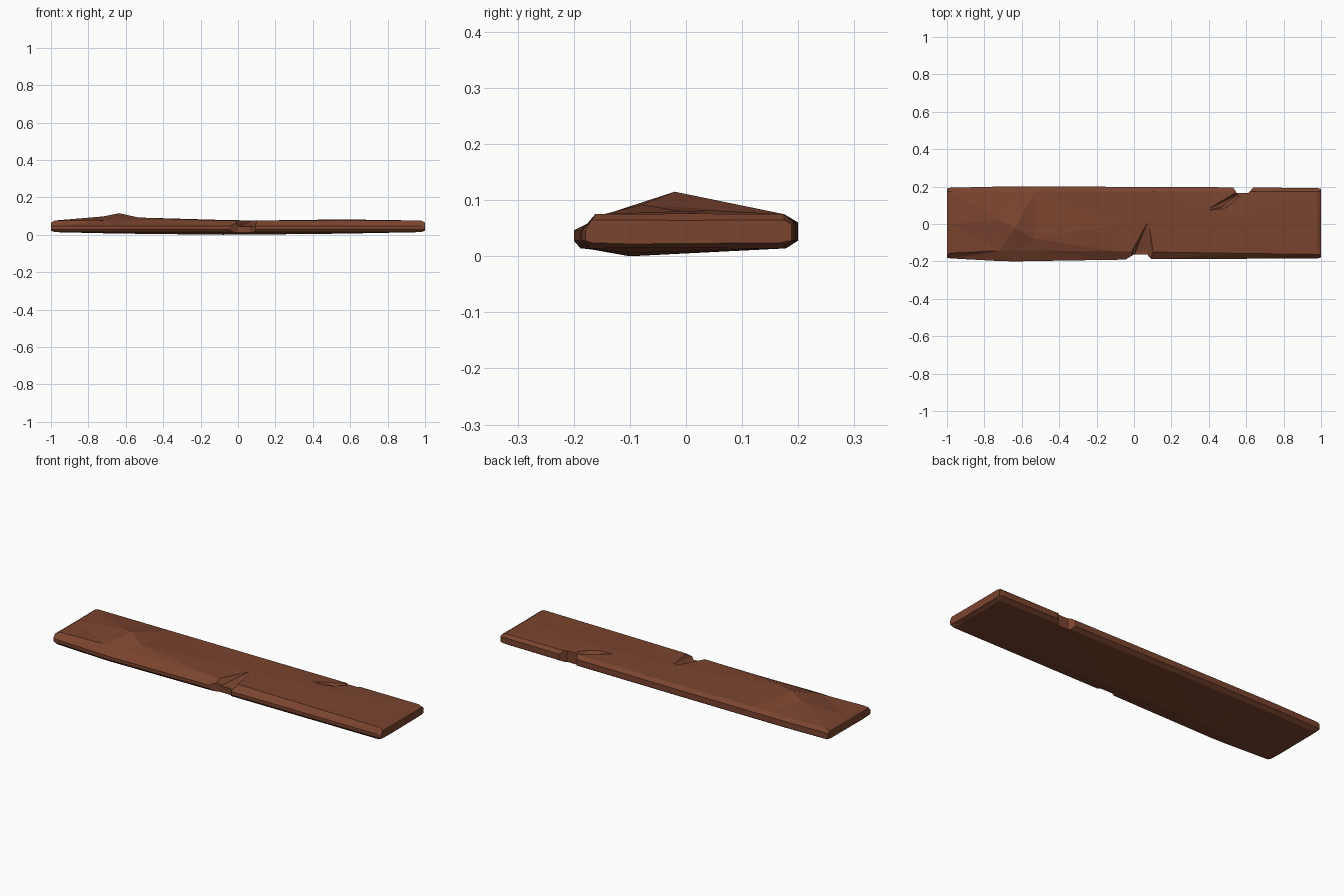
import bpy, bmesh

wood = bpy.data.materials.new("reddish_brown_wood")
wood.diffuse_color = (0.195, 0.058, 0.028, 1)


def make_object(name, bm):
    bmesh.ops.recalc_face_normals(bm, faces=bm.faces[:])
    mesh = bpy.data.meshes.new(name)
    bm.to_mesh(mesh)
    bm.free()
    mesh.materials.append(wood)
    obj = bpy.data.objects.new(name, mesh)
    bpy.context.collection.objects.link(obj)
    return obj


def hull_cutter(name, points):
    bm = bmesh.new()
    for p in points:
        bm.verts.new(p)
    bmesh.ops.convex_hull(bm, input=bm.verts[:])
    obj = make_object(name, bm)
    obj.hide_render = True
    obj.hide_viewport = True
    return obj


# Plank stations: x, front y, back y, front bevel y, ridge y, ridge z, bottom z, end inset
stations = [
    (-1.00, -0.180, 0.190, -0.165, 0.00, 0.064, 0.024, 0.010),
    (-0.98, -0.184, 0.194, -0.155, 0.00, 0.076, 0.017, 0),
    (-0.72, -0.198, 0.200, -0.143, 0.02, 0.098, 0.010, 0),
    (-0.635, -0.200, 0.200, -0.140, -0.02, 0.115, 0.009, 0),
    (-0.53, -0.198, 0.200, -0.142, -0.08, 0.092, 0.007, 0),
    (-0.08, -0.191, 0.199, -0.146, 0.00, 0.079, 0.002, 0),
    (0.10, -0.188, 0.198, -0.150, 0.00, 0.076, 0.003, 0),
    (0.56, -0.186, 0.196, -0.157, 0.04, 0.082, 0.008, 0),
    (0.98, -0.184, 0.192, -0.162, 0.00, 0.076, 0.017, 0),
    (1.00, -0.179, 0.188, -0.168, 0.00, 0.064, 0.024, 0.010),
]
bm = bmesh.new()
rings = []
for x, yf, yb, yt, yr, zr, zb, e in stations:
    section = [
        (yf + 0.012, 0.014 + e), (yf, 0.028), (yf, 0.046),
        (yt, 0.075 - e), (yr, zr), (0.175, 0.075 - e),
        (yb, 0.060 - e * 0.3), (yb, 0.028), (yb - 0.022, 0.014 + e),
        (-0.10, zb - 0.002),
    ]
    rings.append([bm.verts.new((x, y, z)) for y, z in section])
for a, b in zip(rings, rings[1:]):
    for i in range(len(a)):
        j = (i + 1) % len(a)
        bm.faces.new((a[i], a[j], b[j], b[i]))
bm.faces.new(rings[0])
bm.faces.new(rings[-1])
# Split bent panels into flat facets
bmesh.ops.triangulate(bm, faces=[f for f in bm.faces if len(f.verts) == 4])
plank = make_object("wooden_plank", bm)

# Chips through both long edges, and shallow splits running into the top
cutters = [
    hull_cutter("front_chip_cutter", [
        (x, y, z) for z in (-0.05, 0.2)
        for x, y in ((-0.13, -0.24), (0.0, -0.163), (0.07, -0.163), (0.14, -0.24))]),
    hull_cutter("front_split_cutter", [
        (-0.02, -0.14, 0.09), (0.11, -0.13, 0.09), (0.08, 0.03, 0.082),
        (-0.01, -0.2, 0.045), (0.09, -0.2, 0.045),
        (0.01, -0.145, 0.045), (0.07, -0.145, 0.045)]),
    hull_cutter("back_chip_cutter", [
        (x, y, z) for z in (-0.05, 0.2)
        for x, y in ((0.50, 0.24), (0.55, 0.165), (0.61, 0.165), (0.68, 0.24))]),
    hull_cutter("back_split_cutter", [
        (0.37, 0.068, 0.085), (0.49, 0.076, 0.09), (0.57, 0.145, 0.09),
        (0.53, 0.172, 0.09), (0.55, 0.155, 0.055), (0.47, 0.09, 0.066)]),
]
for cutter in cutters:
    mod = plank.modifiers.new(cutter.name, 'BOOLEAN')
    mod.operation = 'DIFFERENCE'
    mod.solver = 'EXACT'
    mod.object = cutter
